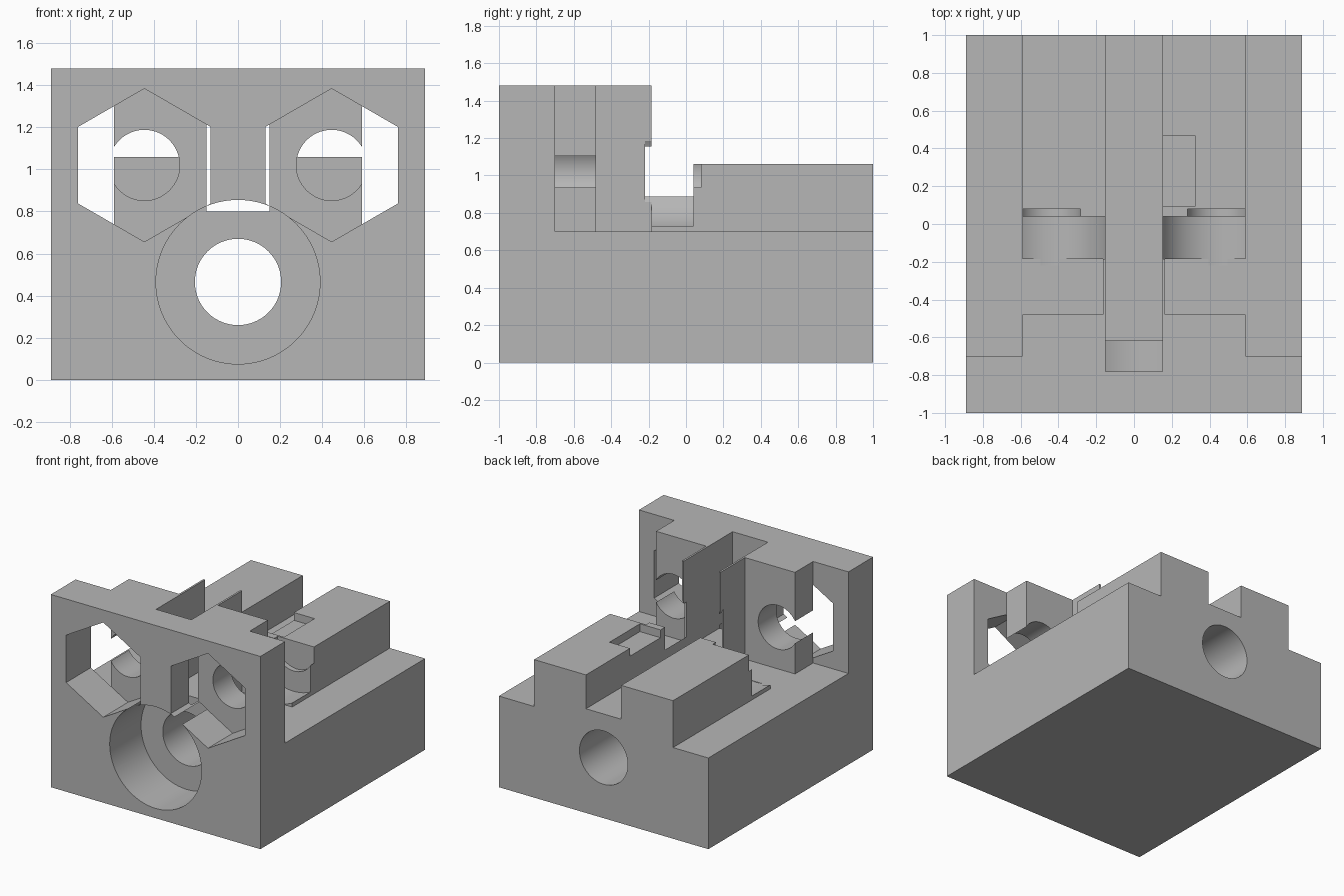
import bpy, bmesh, math
from mathutils import Matrix

old = bpy.data.objects.get("Cube")
if old:
    bpy.data.objects.remove(old, do_unlink=True)

grey = bpy.data.materials.new("plain_grey")
grey.use_nodes = True
COLOUR = (0.47, 0.47, 0.47, 1)
grey.diffuse_color = COLOUR
grey.node_tree.nodes["Principled BSDF"].inputs["Base Color"].default_value = COLOUR


def finish(bm, name):
    bmesh.ops.recalc_face_normals(bm, faces=bm.faces)
    mesh = bpy.data.meshes.new(name)
    bm.to_mesh(mesh)
    bm.free()
    mesh.materials.append(grey)
    obj = bpy.data.objects.new(name, mesh)
    bpy.context.collection.objects.link(obj)
    return obj


def box(name, x, y, z):
    bm = bmesh.new()
    bmesh.ops.create_cube(bm, size=1)
    for v in bm.verts:
        v.co = [lo + (c + 0.5) * (hi - lo) for c, (lo, hi) in zip(v.co, (x, y, z))]
    return finish(bm, name)


def prism(name, x, z, radius, y, sides=96):
    """Round or many-sided bar along y."""
    bm = bmesh.new()
    place = Matrix.Translation((x, sum(y) / 2, z)) @ Matrix.Rotation(math.pi / 2, 4, 'X')
    bmesh.ops.create_cone(bm, cap_ends=True, segments=sides, radius1=radius,
                          radius2=radius, depth=y[1] - y[0], matrix=place)
    return finish(bm, name)


W, PLATE_BACK, FIN_END, RAIL_FRONT = 0.89, -0.70, -0.185, 0.04
LEDGE, RAIL_TOP, TOP, OVER = 0.70, 1.06, 1.48, 1.6
NUT_X, NUT_Z = 0.445, 1.02

body = box("bracket_body", (-W, W), (-1, 1), (0, TOP))

# Space above the rails, centre channel, and the stepped main bore
cutters = [
    box("rail_space", (-1, 1), (FIN_END, 1.1), (RAIL_TOP, OVER)),
    box("centre_channel", (-0.15, 0.15), (-0.78, 1.1), (0.80, OVER)),
    prism("main_bore", 0, 0.465, 0.205, (-1.1, 1.1)),
    prism("counterbore", 0, 0.465, 0.39, (-1.1, -0.62)),
    box("rail_pocket", (0.10, 0.325), (0.095, 0.465), (1.0, OVER)),
]

# Matching cuts on both sides
for s in (-1, 1):
    def span(a, b):
        return tuple(sorted((s * a, s * b)))
    cutters += [
        box("side_ledge", span(0.59, 1), (PLATE_BACK, 1.1), (LEDGE, OVER)),
        box("fin_notch", span(0.165, 1.05), (-0.48, FIN_END), (LEDGE, OVER)),
        prism("round_seat", s * NUT_X, NUT_Z, 0.324, (-0.22, RAIL_FRONT)),
        prism("bolt_bore", s * NUT_X, NUT_Z, 0.168, (-0.8, 0.08)),
    ]
    # Six-sided pocket with a corner at the top
    cutters.append(prism("hex_pocket", s * NUT_X, NUT_Z, 0.364, (-1.1, PLATE_BACK), 6))

bpy.context.view_layer.objects.active = body
for cutter in cutters:
    mod = body.modifiers.new(cutter.name, 'BOOLEAN')
    mod.operation = 'DIFFERENCE'
    mod.solver = 'EXACT'
    mod.object = cutter
    bpy.ops.object.modifier_apply(modifier=mod.name)
    bpy.data.objects.remove(cutter, do_unlink=True)

bpy.ops.object.select_all(action='DESELECT')
body.select_set(True)
bpy.ops.object.shade_smooth_by_angle(angle=math.radians(7))
